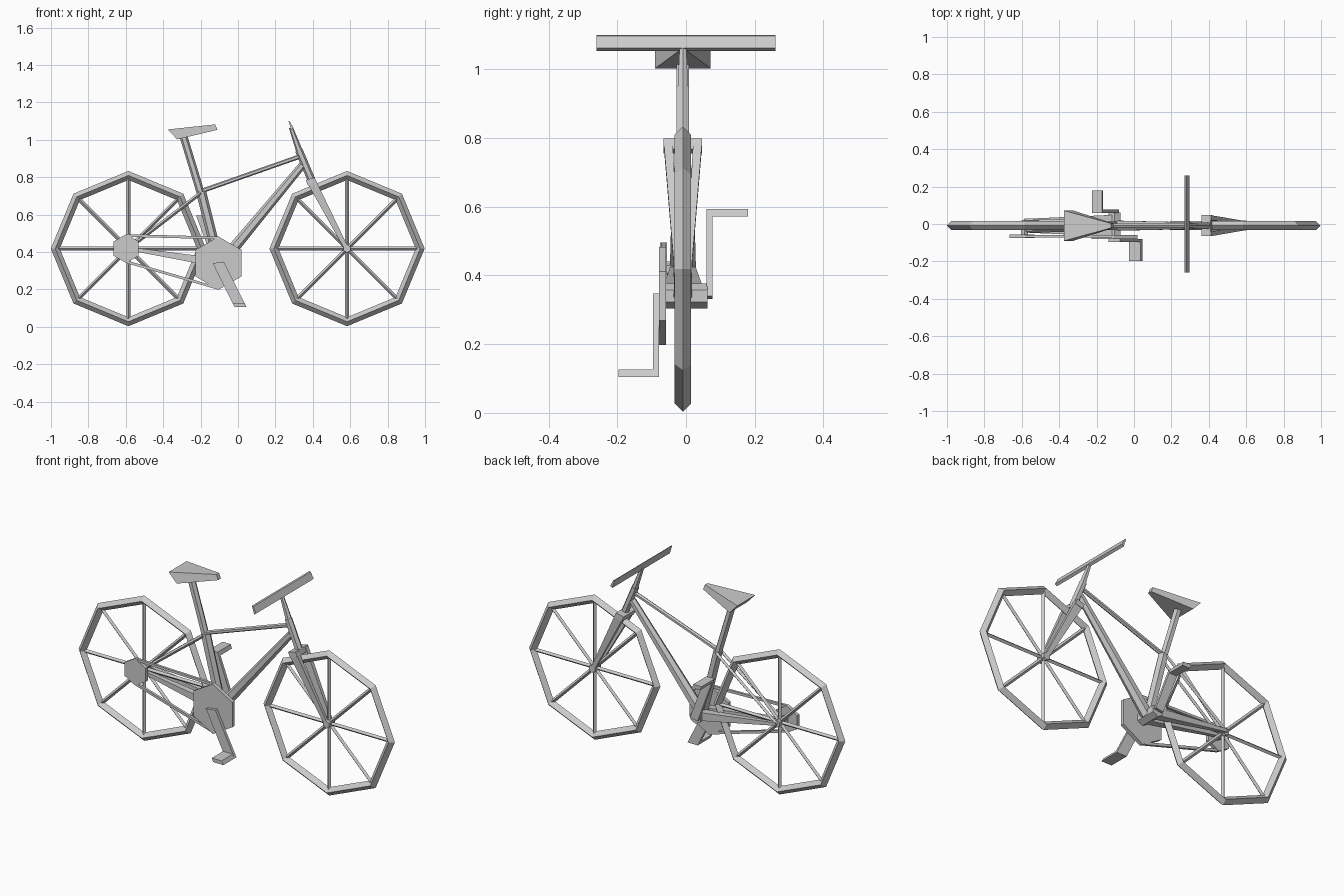
import bpy, bmesh
from math import pi, cos, sin, radians
from mathutils import Vector, Matrix

if "Cube" in bpy.data.objects:
    bpy.data.objects.remove(bpy.data.objects["Cube"])

YC = -0.009                      # centre plane of frame and wheels
REAR = Vector((-0.586, YC, 0.418))
FRONT = Vector((0.583, YC, 0.418))
CRANK = Vector((-0.104, 0, 0.34))


def finish(name, bm):
    bmesh.ops.recalc_face_normals(bm, faces=bm.faces)
    me = bpy.data.meshes.new(name)
    bm.to_mesh(me)
    bm.free()
    ob = bpy.data.objects.new(name, me)
    bpy.context.collection.objects.link(ob)
    return ob


def add_tube(bm, a, b, r1, r2=None, sides=6, roll=0.0):
    a, b = Vector(a), Vector(b)
    d = b - a
    m = (Matrix.Translation((a + b) / 2) @ d.to_track_quat('Z', 'Y').to_matrix().to_4x4()
         @ Matrix.Rotation(roll, 4, 'Z'))
    bmesh.ops.create_cone(bm, cap_ends=True, segments=sides, radius1=r1,
                          radius2=r1 if r2 is None else r2, depth=d.length, matrix=m)


def tube(name, a, b, r1, r2=None, sides=6, roll=0.0):
    bm = bmesh.new()
    add_tube(bm, a, b, r1, r2, sides, roll)
    return finish(name, bm)


def loft(name, ring_a, ring_b):
    """Closed solid between two matching rings of points."""
    bm = bmesh.new()
    va = [bm.verts.new(p) for p in ring_a]
    vb = [bm.verts.new(p) for p in ring_b]
    n = len(va)
    bm.faces.new(va)
    bm.faces.new(vb[::-1])
    for i in range(n):
        bm.faces.new((va[i], va[(i + 1) % n], vb[(i + 1) % n], vb[i]))
    return finish(name, bm)


def prism(name, xz, y0, y1):
    return loft(name, [(x, y0, z) for x, z in xz], [(x, y1, z) for x, z in xz])


def hexagon(c, r):
    return [(c.x + r * sin(i * pi / 3), c.z + r * cos(i * pi / 3)) for i in range(6)]


# Wheels: octagonal rim with diamond section, spokes to each corner, hub
for side, c in (("rear", REAR), ("front", FRONT)):
    bpy.ops.mesh.primitive_torus_add(major_segments=8, minor_segments=4, major_radius=0.391,
                                     minor_radius=0.024, location=c, rotation=(pi / 2, 0, 0))
    bpy.context.object.name = side + "_tyre"
    bm = bmesh.new()
    for i in range(8):
        d = Vector((cos(i * pi / 4), 0, sin(i * pi / 4)))
        add_tube(bm, c, c + d * 0.375, 0.011, sides=4)
    finish(side + "_spokes", bm)
    y0 = -0.058 if side == "rear" else YC - 0.027
    tube(side + "_hub", (c.x, y0, c.z), (c.x, YC + 0.027, c.z), 0.022)

# Frame tubes
tube("seat_tube", (-0.100, YC, 0.335), (-0.197, YC, 0.72), 0.027)
tube("seat_post", (-0.195, YC, 0.70), (-0.292, YC, 1.02), 0.021)
tube("top_tube", (-0.197, YC, 0.725), (0.335, YC, 0.912), 0.012)
tube("down_tube", (-0.09, YC, 0.34), (0.345, YC, 0.865), 0.031, 0.020)
tube("head_tube", (0.395, YC, 0.78), (0.325, YC, 0.945), 0.021)
tube("stem", (0.330, YC, 0.935), (0.283, YC, 1.065), 0.018, 0.011)
tube("bottom_bracket", (CRANK.x, -0.06, CRANK.z), (CRANK.x, 0.062, CRANK.z), 0.036)

# Rear stays on both sides of the wheel
for s, n in ((-1, "right"), (1, "left")):
    tube(n + "_seat_stay", (-0.20, YC + s * 0.02, 0.715), (REAR.x, YC + s * 0.028, REAR.z), 0.010, sides=4)
    tube(n + "_chain_stay", (-0.12, YC + s * 0.034, 0.345), (REAR.x, YC + s * 0.028, REAR.z),
         0.033, 0.012, sides=4, roll=pi / 4)

# Fork crown and tapered blades
prism("fork_crown", [(0.362, 0.785), (0.408, 0.798), (0.418, 0.768), (0.374, 0.755)],
      YC - 0.056, YC + 0.056)
for s, n in ((-1, "right"), (1, "left")):
    def ring(pts, inner, outer):
        (xa, za), (xb, zb) = pts
        return [(xa, YC + s * inner, za), (xb, YC + s * inner, zb),
                (xb, YC + s * outer, zb), (xa, YC + s * outer, za)]
    loft(n + "_fork_blade", ring(((0.365, 0.778), (0.412, 0.792)), 0.030, 0.056),
         ring(((0.572, 0.410), (0.592, 0.420)), 0.010, 0.025))

# Handlebar, tilted with the stem
prism("handlebar", [(0.270, 1.100), (0.278, 1.097), (0.297, 1.062), (0.284, 1.053)], -0.26, 0.26)

# Seat: wide rear wedge narrowing to the nose
loft("seat",
     [(-0.375, YC - 0.081, 1.055), (-0.375, YC + 0.081, 1.055),
      (-0.325, YC + 0.081, 1.002), (-0.325, YC - 0.081, 1.002)],
     [(-0.122, YC - 0.012, 1.082), (-0.122, YC + 0.012, 1.082),
      (-0.110, YC + 0.012, 1.053), (-0.110, YC - 0.012, 1.053)])

# Chainring, sprocket and chain runs
prism("chainring", hexagon(CRANK, 0.142), -0.079, -0.058)
cog = Vector((-0.598, 0, 0.418))
prism("sprocket", hexagon(cog, 0.077), -0.075, -0.055)
for n, s in (("upper", 1), ("lower", -1)):
    tube(n + "_chain", (cog.x, -0.066, cog.z + s * 0.070),
         (CRANK.x, -0.066, CRANK.z + s * 0.135), 0.010, sides=4, roll=pi / 4)

# Crank arms and pedals, the second half a turn from the first
ARM = [(-0.031, 0.0), (0.028, 0.008), (0.150, -0.235), (0.085, -0.235)]
PEDAL = [(0.085, -0.235), (0.150, -0.235), (0.138, -0.214), (0.076, -0.214)]
for n, s, y0, y1, y2 in (("right", 1, -0.079, -0.096, -0.197), ("left", -1, 0.060, 0.077, 0.180)):
    for part, pts, a, b in (("_crank_arm", ARM, y0, y1), ("_pedal", PEDAL, y0, y2)):
        k = 1.0 if s == 1 else 1.08
        prism(n + part, [(CRANK.x + s * x * (1 if s == 1 else 0.8), CRANK.z + s * z * k)
                         for x, z in pts], a, b)
